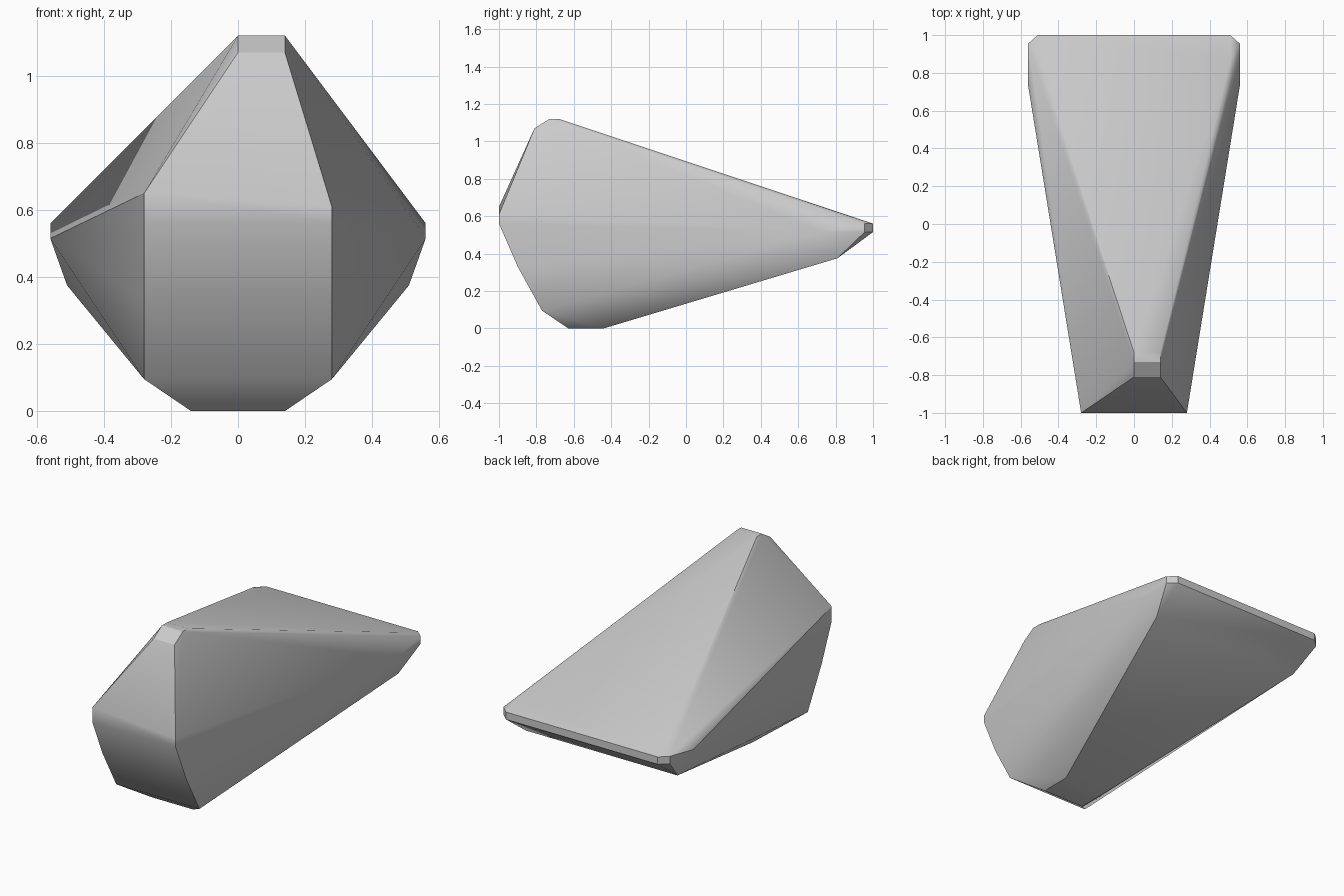
import bpy
import bmesh
import math

cube = bpy.data.objects.get("Cube")
if cube:
    bpy.data.objects.remove(cube, do_unlink=True)

# One grey stone colour
stone = bpy.data.materials.new("stone_grey")
stone.use_nodes = True
grey = (0.6, 0.6, 0.6, 1.0)
stone.diffuse_color = grey
shader = next(n for n in stone.node_tree.nodes if n.type == 'BSDF_PRINCIPLED')
shader.inputs["Base Color"].default_value = grey
shader.inputs["Roughness"].default_value = 0.8

# Corners that mirror across x: half width, depth, height
mirrored = [
    (0.28, -1.00, 0.56), (0.28, -1.00, 0.61),    # front brow
    (0.28, -0.90, 0.33), (0.28, -0.77, 0.095),   # front foot
    (0.14, -0.63, 0.0), (0.14, -0.44, 0.0),      # base
    (0.51, 0.81, 0.375),                         # tail underside
    (0.56, 0.73, 0.515), (0.56, 0.955, 0.515),   # tail sides
    (0.56, 0.955, 0.56),
    (0.51, 1.00, 0.515), (0.51, 1.00, 0.56),     # tail end
    (0.51, 0.87, 0.603),
]
points = [(side * x, y, z) for x, y, z in mirrored for side in (-1, 1)]

# Off-centre crest and the raised brow corner
for x in (0.0, 0.14):
    points += [(x, -0.81, 1.07), (x, -0.73, 1.12), (x, -0.68, 1.12)]
points.append((-0.28, -1.0, 0.65))

# Wrap the corners into a faceted boulder
bm = bmesh.new()
for p in points:
    bm.verts.new(p)
hull = bmesh.ops.convex_hull(bm, input=bm.verts[:])
loose = [v for v in bm.verts if not v.link_faces]
bmesh.ops.delete(bm, geom=loose, context='VERTS')
bmesh.ops.dissolve_limit(bm, angle_limit=math.radians(1),
                         verts=bm.verts[:], edges=bm.edges[:])
bmesh.ops.recalc_face_normals(bm, faces=bm.faces[:])
mesh = bpy.data.meshes.new("boulder")
bm.to_mesh(mesh)
bm.free()
mesh.materials.append(stone)
boulder = bpy.data.objects.new("boulder", mesh)
bpy.context.collection.objects.link(boulder)

# Soften shallow facets, keep hard ridges
bpy.ops.object.select_all(action='DESELECT')
boulder.select_set(True)
bpy.context.view_layer.objects.active = boulder
bpy.ops.object.shade_smooth_by_angle(angle=math.radians(30))
